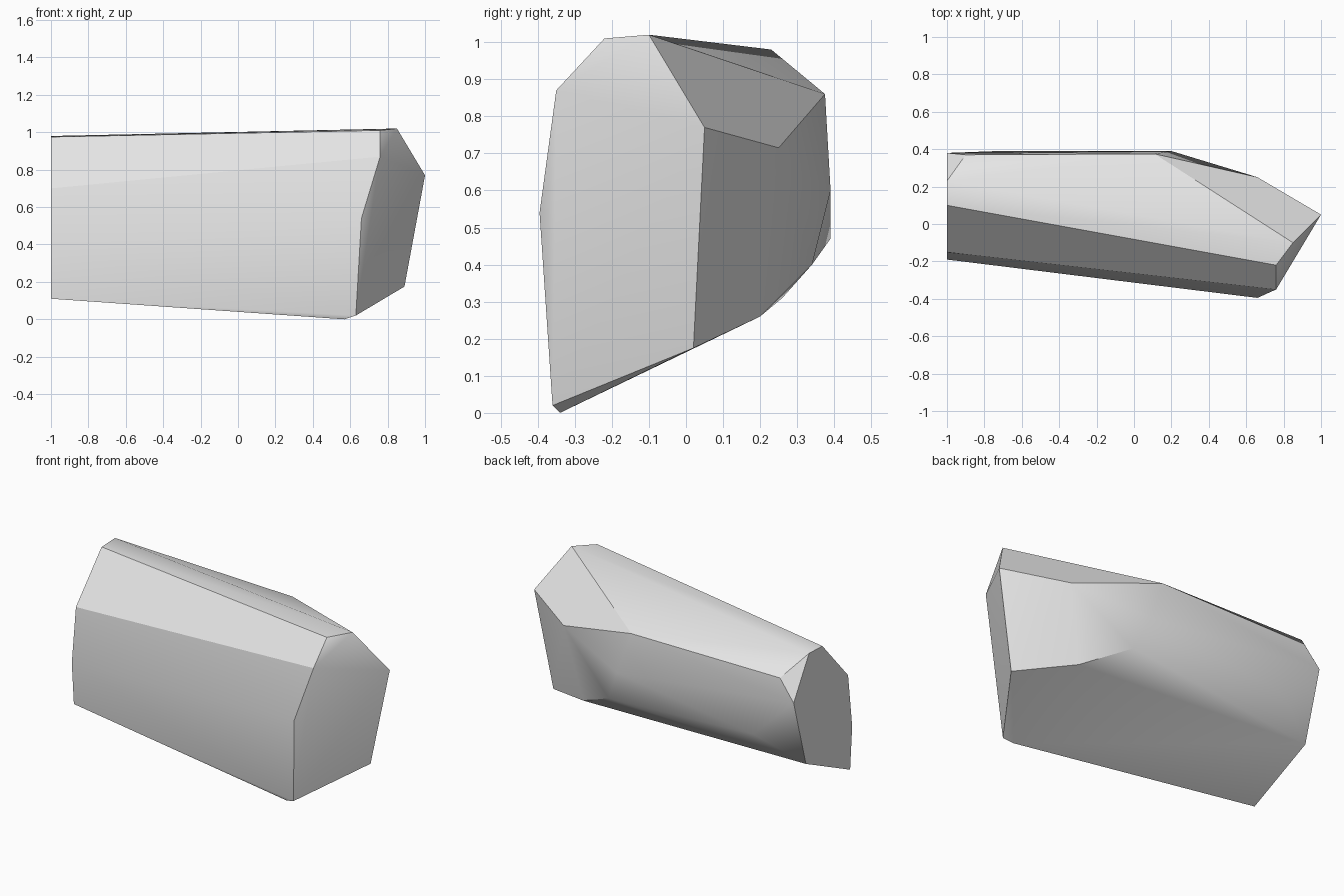
import bpy
import bmesh
import math

cube = bpy.data.objects.get("Cube")
if cube:
    bpy.data.objects.remove(cube, do_unlink=True)

# Single stone colour
stone = bpy.data.materials.new("light_grey_stone")
stone.use_nodes = True
grey = (0.8, 0.8, 0.8, 1.0)
stone.diffuse_color = grey
stone.node_tree.nodes["Principled BSDF"].inputs["Base Color"].default_value = grey

# Flat end on the -x side, as a (y, z) outline
flat_end = [(-1.0, y, z) for y, z in (
    (-0.17, 0.11), (-0.19, 0.37), (-0.15, 0.70), (0.10, 0.975),
    (0.23, 0.98), (0.38, 0.73), (0.26, 0.31))]

# Slanted end on the +x side
slanted_end = [
    (0.63, -0.36, 0.02), (0.66, -0.395, 0.54), (0.76, -0.35, 0.87),
    (0.76, -0.22, 1.01), (0.85, -0.10, 1.02), (1.0, 0.05, 0.77),
    (0.89, 0.02, 0.175)]

# Chipped corners along the back, top and underside
upper_back = [(-0.90, 0.37, 0.855), (0.11, 0.375, 0.86), (0.66, 0.25, 0.715)]
lower_back = [(-0.73, 0.39, 0.47), (0.20, 0.39, 0.60),
              (0.29, 0.34, 0.40), (0.56, 0.20, 0.26)]
underside = [(0.57, -0.34, 0.0)]


def faceted_block(name, corners, material):
    """Wrap a convex block around its corner points."""
    bm = bmesh.new()
    for corner in corners:
        bm.verts.new(corner)
    bmesh.ops.convex_hull(bm, input=bm.verts[:])
    loose = [v for v in bm.verts if not v.link_faces]
    bmesh.ops.delete(bm, geom=loose, context='VERTS')
    # Merge the triangles of truly flat faces
    bmesh.ops.dissolve_limit(bm, angle_limit=math.radians(1),
                             verts=bm.verts[:], edges=bm.edges[:])
    bmesh.ops.recalc_face_normals(bm, faces=bm.faces[:])
    mesh = bpy.data.meshes.new(name)
    bm.to_mesh(mesh)
    bm.free()
    mesh.materials.append(material)
    block = bpy.data.objects.new(name, mesh)
    bpy.context.collection.objects.link(block)
    return block


rock = faceted_block("rock_block",
                     flat_end + slanted_end + upper_back + lower_back + underside,
                     stone)

# Soft shading across shallow facets, crisp at strong edges
bpy.ops.object.select_all(action='DESELECT')
rock.select_set(True)
bpy.context.view_layer.objects.active = rock
bpy.ops.object.shade_smooth_by_angle(angle=math.radians(30))
